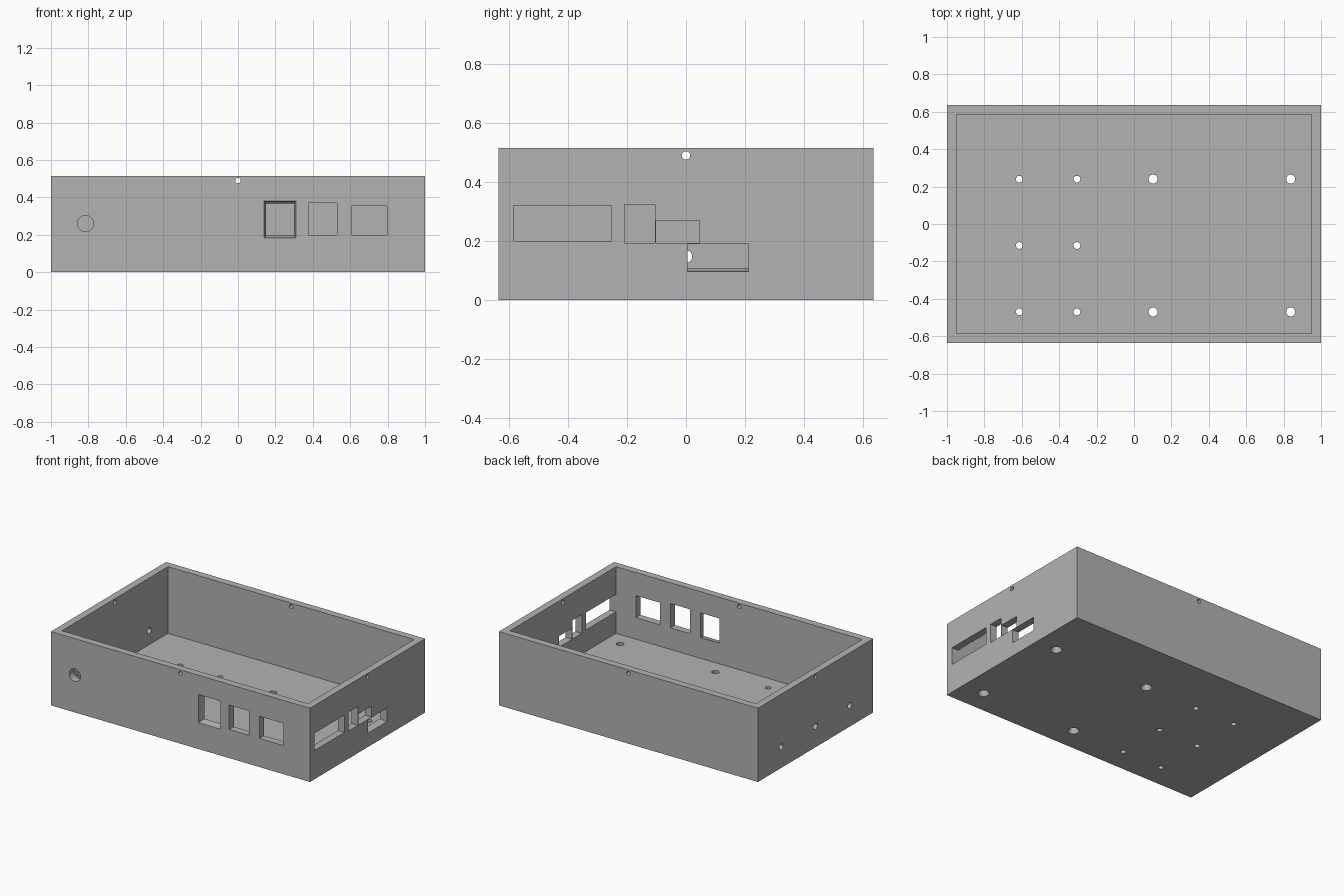
import bpy, bmesh, math
from mathutils import Vector

cube = bpy.data.objects.get("Cube")
if cube:
    bpy.data.objects.remove(cube)

X, Y, H = 1.0, 0.635, 0.515      # outer half sizes and height
WALL = 0.05
EPS = 0.004                      # cutter overshoot past each surface

grey = bpy.data.materials.new("grey plastic")
grey.use_nodes = True
GREY = (0.45, 0.45, 0.45, 1)
grey.diffuse_color = GREY
grey.node_tree.nodes["Principled BSDF"].inputs["Base Color"].default_value = GREY


def rect(u0, u1, v0, v1):
    return [(u0, v0), (u1, v0), (u1, v1), (u0, v1)]


def circle(u, v, r, n=32):
    return [(u + r * math.cos(2 * math.pi * i / n),
             v + r * math.sin(2 * math.pi * i / n)) for i in range(n)]


def place(axis, depth, uv):
    """Put a 2D outline on the plane at a depth along an axis."""
    u, v = uv
    return Vector({"x": (depth, u, v), "y": (u, depth, v), "z": (u, v, depth)}[axis])


def loft(bm, axis, sections):
    """Closed solid through (depth, outline) sections."""
    rings = [[bm.verts.new(place(axis, d, p)) for p in outline] for d, outline in sections]
    for a, b in zip(rings, rings[1:]):
        for i in range(len(a)):
            j = (i + 1) % len(a)
            bm.faces.new((a[i], a[j], b[j], b[i]))
    bm.faces.new(rings[0])
    bm.faces.new(rings[-1])


def make_object(name, bm):
    bmesh.ops.recalc_face_normals(bm, faces=bm.faces)
    mesh = bpy.data.meshes.new(name)
    bm.to_mesh(mesh)
    bm.free()
    mesh.materials.append(grey)
    obj = bpy.data.objects.new(name, mesh)
    bpy.context.collection.objects.link(obj)
    return obj


def wall_cut(bm, axis, side, outer, inner=None):
    """Opening through one wall, tapering when an inner outline is given."""
    half = X if axis == "x" else Y
    loft(bm, axis, [(side * (half + EPS), outer),
                    (side * (half - WALL - EPS), inner or outer)])


# Solid body and its open cavity
bm = bmesh.new()
loft(bm, "z", [(0, rect(-X, X, -Y, Y)), (H, rect(-X, X, -Y, Y))])
case = make_object("enclosure_base", bm)

bm = bmesh.new()
inside = rect(-X + WALL, X - WALL, -Y + WALL, Y - WALL)
loft(bm, "z", [(WALL, inside), (H + 0.1, inside)])
cavity = make_object("cavity_cutter", bm)

bm = bmesh.new()
# Front openings: round socket, tapered port, two square ports
wall_cut(bm, "y", -1, circle(-0.815, 0.26, 0.043))
wall_cut(bm, "y", -1, rect(0.138, 0.31, 0.183, 0.381), rect(0.152, 0.298, 0.196, 0.366))
wall_cut(bm, "y", -1, rect(0.377, 0.53, 0.2, 0.37))
wall_cut(bm, "y", -1, rect(0.61, 0.797, 0.2, 0.354))

# Side ports
wall_cut(bm, "x", 1, rect(-0.585, -0.253, 0.2, 0.321))
wall_cut(bm, "x", 1, rect(-0.209, -0.105, 0.193, 0.324))
wall_cut(bm, "x", 1, rect(-0.102, 0.046, 0.193, 0.27))
wall_cut(bm, "x", 1, rect(0.005, 0.212, 0.095, 0.19), rect(0.005, 0.212, 0.107, 0.19))

# Cable holes in the opposite side
for y in (-0.379, 0, 0.379):
    wall_cut(bm, "x", -1, circle(y, 0.147, 0.021))

# Lid screw holes in the middle of every wall
for axis in "xy":
    for side in (-1, 1):
        wall_cut(bm, axis, side, circle(0, 0.49, 0.014))

# Floor holes: plain ones and countersunk ones
for x in (-0.613, -0.305):
    for y in (-0.47, -0.115, 0.24):
        hole = circle(x, y, 0.018)
        loft(bm, "z", [(-EPS, hole), (WALL + EPS, hole)])
for x in (0.102, 0.838):
    for y in (-0.47, 0.24):
        wide, narrow = circle(x, y, 0.04), circle(x, y, 0.024)
        loft(bm, "z", [(-EPS, wide), (0.025, narrow), (WALL + EPS, narrow)])
openings = make_object("openings_cutter", bm)

# Carve the body, then discard the cutters
bpy.context.view_layer.objects.active = case
case.select_set(True)
for cutter in (cavity, openings):
    cutter.hide_render = True
    mod = case.modifiers.new(cutter.name, "BOOLEAN")
    mod.operation = "DIFFERENCE"
    mod.solver = "EXACT"
    mod.object = cutter
    bpy.ops.object.modifier_apply(modifier=mod.name)
    bpy.data.objects.remove(cutter)

bpy.ops.object.shade_smooth_by_angle(angle=math.radians(30))
